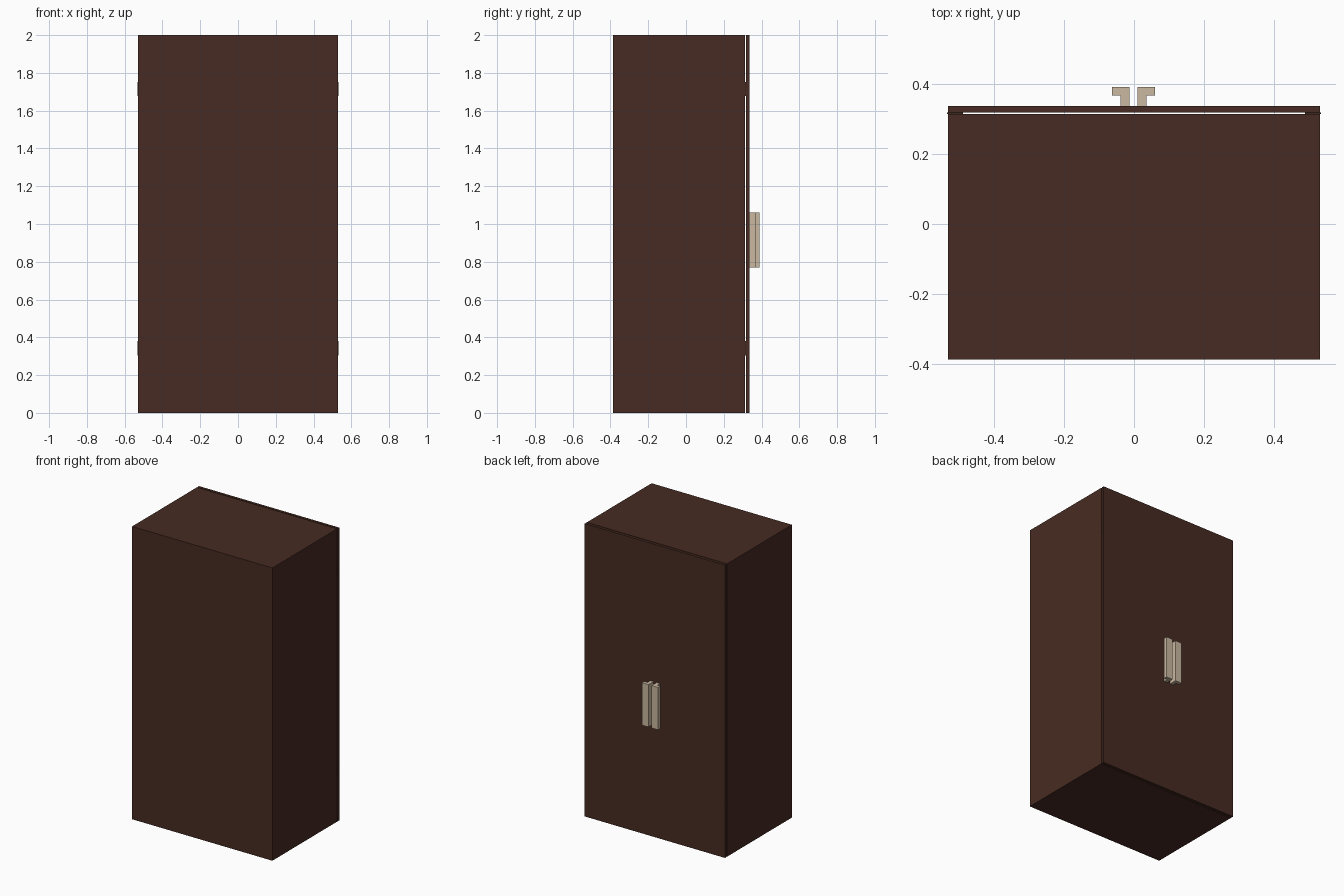
import bpy
import bmesh

if "Cube" in bpy.data.objects:
    bpy.data.objects.remove(bpy.data.objects["Cube"])


def material(name, rgb):
    m = bpy.data.materials.new(name)
    m.diffuse_color = (*rgb, 1)
    m.use_nodes = True
    m.node_tree.nodes["Principled BSDF"].inputs["Base Color"].default_value = m.diffuse_color
    return m


WOOD = material("dark_brown_wood", (0.063, 0.0242, 0.016))
HANDLE = material("pale_beige", (0.59, 0.48, 0.35))
HINGE = material("hinge_dark_brown", (0.045, 0.02, 0.014))


def finish(name, bm, mat):
    bmesh.ops.recalc_face_normals(bm, faces=bm.faces)
    me = bpy.data.meshes.new(name)
    bm.to_mesh(me)
    bm.free()
    me.materials.append(mat)
    ob = bpy.data.objects.new(name, me)
    bpy.context.collection.objects.link(ob)
    return ob


def prism(name, profile, z0, z1, mat):
    """Extrude an x-y outline from z0 up to z1."""
    bm = bmesh.new()
    face = bm.faces.new([bm.verts.new((x, y, z0)) for x, y in profile])
    ext = bmesh.ops.extrude_face_region(bm, geom=[face])["geom"]
    verts = [v for v in ext if isinstance(v, bmesh.types.BMVert)]
    bmesh.ops.translate(bm, verts=verts, vec=(0, 0, z1 - z0))
    return finish(name, bm, mat)


def box(name, x0, x1, y0, y1, z0, z1, mat):
    return prism(name, [(x0, y0), (x1, y0), (x1, y1), (x0, y1)], z0, z1, mat)


W, BACK, FRONT, H, T = 0.53, -0.386, 0.313, 2.0, 0.02
DOOR0, DOOR1 = 0.318, 0.336

# Hollow carcass, open towards the doors: a U-shaped wall with top and bottom
prism("carcass_walls", [(-W, FRONT), (-W, BACK), (W, BACK), (W, FRONT),
                        (W - T, FRONT), (W - T, BACK + T),
                        (-W + T, BACK + T), (-W + T, FRONT)], 0, H, WOOD)
for name, z in (("bottom_panel", 0), ("top_panel", H - T)):
    box(name, -W + T, W - T, BACK + T, FRONT, z, z + T, WOOD)

for side, s in (("left", -1), ("right", 1)):
    # Door leaf, meeting its twin at the middle
    box(side + "_door", *sorted((0, s * W)), DOOR0, DOOR1, 0, H, WOOD)

    # Hinge plates in the gap between carcass and door
    for level, z in (("lower", 0.305), ("upper", 1.677)):
        box(f"{side}_{level}_hinge", *sorted((s * 0.487, s * 0.533)),
            FRONT, DOOR0, z, z + 0.075, HINGE)

    # L-shaped handle with its lip turned outwards
    a = -0.0015
    outline = [(0.0115, DOOR1), (0.0365, DOOR1), (0.0365, 0.366),
               (0.0615, 0.366), (0.0615, 0.39), (0.0115, 0.39)]
    prism(side + "_handle", [(s * x + a, y) for x, y in outline],
          0.77, 1.06, HANDLE)
